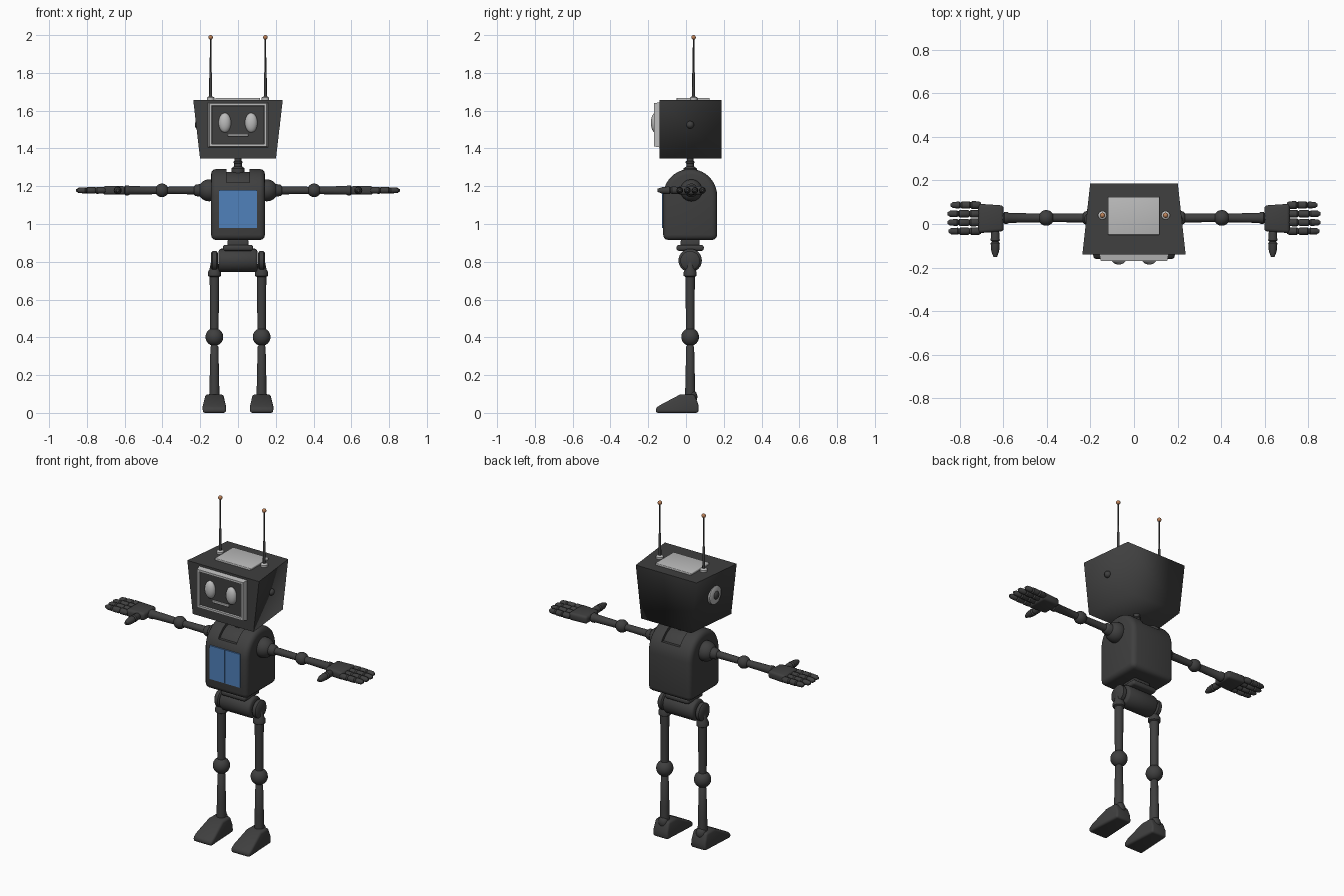
import bpy, bmesh
from math import sin, cos, pi, radians
from mathutils import Vector

if "Cube" in bpy.data.objects:
    bpy.data.objects.remove(bpy.data.objects["Cube"])


def material(name, r, g, b):
    m = bpy.data.materials.new(name)
    m.use_nodes = True
    m.diffuse_color = (r, g, b, 1)
    m.node_tree.nodes["Principled BSDF"].inputs["Base Color"].default_value = (r, g, b, 1)
    return m


DARK = material("dark_metal", .05, .05, .05)
LIGHT = material("light_grey", .5, .5, .5)
BLUE = material("panel_blue", .08, .22, .5)
COPPER = material("copper", .5, .22, .1)
CY = .022  # depth of the body's axis


def smooth(ob, angle=40):
    bpy.ops.object.select_all(action='DESELECT')
    ob.select_set(True)
    bpy.context.view_layer.objects.active = ob
    bpy.ops.object.shade_smooth_by_angle(angle=radians(angle))


def finish(bm, name, *mats, angle=40):
    bmesh.ops.recalc_face_normals(bm, faces=bm.faces[:])
    me = bpy.data.meshes.new(name)
    bm.to_mesh(me)
    bm.free()
    ob = bpy.data.objects.new(name, me)
    bpy.context.collection.objects.link(ob)
    for m in mats:
        me.materials.append(m)
    smooth(ob, angle)
    return ob


def bevel(bm, width, segments=3, limit=40):
    edges = [e for e in bm.edges if e.calc_face_angle(0) > radians(limit)]
    bmesh.ops.bevel(bm, geom=edges, offset=width, segments=segments,
                    profile=.5, affect='EDGES', clamp_overlap=True)


def box_mesh(lo, hi):
    bm = bmesh.new()
    bmesh.ops.create_cube(bm, size=1)
    lo, hi = Vector(lo), Vector(hi)
    for v in bm.verts:
        v.co = (lo + hi) / 2 + v.co * (hi - lo)
    return bm


def box(name, lo, hi, mat=DARK, round_by=0):
    bm = box_mesh(lo, hi)
    if round_by:
        bevel(bm, round_by)
    return finish(bm, name, mat)


def ball(name, center, radii, mat=DARK):
    bm = bmesh.new()
    bmesh.ops.create_uvsphere(bm, u_segments=24, v_segments=16, radius=1)
    for v in bm.verts:
        v.co = Vector(center) + v.co * Vector(radii)
    return finish(bm, name, mat)


def lathe(name, base, axis, profile, mat=DARK, n=20):
    """Turn (radius, distance) pairs about an axis through base."""
    bm = bmesh.new()
    rot = Vector((0, 0, 1)).rotation_difference(Vector(axis))
    rings = [[bm.verts.new(Vector(base) + rot @ Vector(
        (r * cos(2 * pi * i / n), r * sin(2 * pi * i / n), t))) for i in range(n)]
        for r, t in profile]
    for a, b in zip(rings, rings[1:]):
        for i in range(n):
            j = (i + 1) % n
            bm.faces.new((a[i], a[j], b[j], b[i]))
    bm.faces.new(rings[0])
    bm.faces.new(rings[-1])
    return finish(bm, name, mat)


def prism(name, profile, width, round_by, x=0):
    """Extrude a (y, z) outline along x; width(y, z) is the half width."""
    bm = bmesh.new()
    a, b = [[bm.verts.new((x + s * width(y, z), y, z)) for y, z in profile] for s in (-1, 1)]
    bm.faces.new(a)
    bm.faces.new(b)
    for i in range(len(a)):
        j = (i + 1) % len(a)
        bm.faces.new((a[i], a[j], b[j], b[i]))
    bmesh.ops.recalc_face_normals(bm, faces=bm.faces[:])
    bevel(bm, round_by)
    return finish(bm, name, DARK)


# Head, narrowing downward and backward
bm = box_mesh((-1, -.14, 1.347), (1, .187, 1.657))
for v in bm.verts:
    v.co.x *= .237 - (.036 if v.co.z < 1.5 else 0) - (.036 if v.co.y > 0 else 0)
finish(bm, "head", DARK, angle=87)
box("head_top_panel", (-.12, -.05, 1.65), (.117, .125, 1.668), LIGHT, .004)

# Face frame with a recessed dark screen
bm = box_mesh((-.16, -.17, 1.405), (.16, -.135, 1.645))
for v in bm.verts:
    if v.co.y < -.16:
        v.co.x *= .95
        v.co.z += .006 if v.co.z < 1.5 else -.006
bm.normal_update()
screen = min(bm.faces, key=lambda f: f.calc_center_median().y)
bmesh.ops.inset_region(bm, faces=[screen], thickness=.018)
bmesh.ops.inset_region(bm, faces=[screen], thickness=.002, depth=-.012)
screen.material_index = 1
finish(bm, "face_frame", LIGHT, DARK)
box("mouth", (-.055, -.168, 1.464), (.055, -.155, 1.477), LIGHT, .003)

# Ears: a small knob on the left, a pale disc with a knob on the right
ball("left_ear_knob", (.203, CY, 1.525), (.02, .02, .02))
lathe("right_ear_disc", (-.18, CY, 1.525), (-1, 0, 0),
      [(.055, 0), (.055, .03), (.045, .036)], LIGHT)
ball("right_ear_knob", (-.214, CY, 1.525), (.014, .024, .024))

# Neck
lathe("neck", (0, CY, 1.26), (0, 0, 1),
      [(.035, 0), (.035, .035), (.02, .045), (.02, .06), (.024, .064), (.024, .07),
       (.018, .074), (.018, .095)])


# Torso with an arched top and a neck channel
def torso_outline(r, bottom):
    arch = [(CY + r * cos(pi * i / 20), 1.148 + r * sin(pi * i / 20)) for i in range(21)]
    return arch + [(CY - r, bottom), (CY + r, bottom)]


torso = prism("torso", torso_outline(.143, .915), lambda y, z: .143, .028)
cutter = box("channel_cutter", (-.06, -.3, 1.22), (.06, .3, 1.5))
cutter.hide_render = True
cut = torso.modifiers.new("channel", 'BOOLEAN')
cut.operation, cut.object, cut.solver = 'DIFFERENCE', cutter, 'EXACT'
smooth(torso)
bpy.ops.object.modifier_apply(modifier=cut.name)
bpy.data.objects.remove(cutter)
smooth(torso)
prism("neck_channel", torso_outline(.128, 1.0), lambda y, z: .062, .005)
for side, s in (("left", 1), ("right", -1)):
    box(side + "_chest_panel", (s * .0505 - .0495, -.126, .98),
        (s * .0505 + .0495, -.118, 1.18), BLUE)

# Waist and hips
box("waist", (-.055, CY - .05, .87), (.055, CY + .05, .92), round_by=.01)
box("hip_plate", (-.08, CY - .072, .858), (.08, CY + .072, .889), round_by=.012)
lathe("hip_barrel", (-.102, CY, .807), (1, 0, 0),
      [(.05, 0), (.058, .004), (.062, .012), (.062, .192), (.058, .2), (.05, .204)], n=32)

FINGER = [(.011, 0), (.017, .01), (.018, .045), (.012, .052), (.017, .058), (.017, .095),
          (.011, .101), (.016, .107), (.014, .138), (.006, .15)]


def foot_width(y, z):
    if z > .05:
        return .046
    return .05 if y > .03 else .062


for side, s in (("left", 1), ("right", -1)):
    out = (s, 0, 0)
    n = side + "_"
    # Eyes and antennas
    ball(n + "eye", (s * .07, -.162, 1.536), (.033, .024, .052), LIGHT)
    ax = s * .145
    lathe(n + "antenna_base", (ax, .04, 1.655), (0, 0, 1),
          [(.02, 0), (.02, .014), (.012, .02)], LIGHT)
    lathe(n + "antenna", (ax, .04, 1.67), (0, 0, 1),
          [(.008, 0), (.007, .13), (.005, .135), (.004, .31)], n=12)
    ball(n + "antenna_tip", (ax, .04, 1.988), (.012, .012, .012), COPPER)

    # Arm
    z, y = 1.178, .028
    ball(n + "shoulder", (s * .153, y, z), (.058, .058, .058))
    lathe(n + "upper_arm", (s * .2, y, z), out,
          [(.034, 0), (.03, .024), (.026, .03), (.021, .034), (.019, .18)])
    ball(n + "elbow", (s * .403, y, z), (.036, .036, .036))
    lathe(n + "forearm", (s * .43, y, z), out,
          [(.02, 0), (.023, .145), (.027, .15), (.027, .165), (.021, .17), (.021, .19)])

    # Hand
    palm = box_mesh((.598, -.042, z - .023), (.715, .093, z + .023))
    for v in palm.verts:
        if v.co.x < .65:
            v.co.y = .026 + (v.co.y - .026) * .88
        v.co.x *= s
    bmesh.ops.recalc_face_normals(palm, faces=palm.faces[:])
    bevel(palm, .014)
    finish(palm, n + "palm", DARK)
    for i, length in enumerate((1, 1.03, 1.03, .93)):
        lathe(f"{n}finger_{i + 1}", (s * .702, -.033 + i * .04, z), out,
              [(r, t * length) for r, t in FINGER], n=12)
    lathe(n + "thumb", (s * .637, -.025, z), (0, -1, 0),
          [(.014, 0), (.019, .015), (.021, .05), (.015, .056), (.021, .063),
           (.018, .1), (.008, .127)], n=14)

    # Leg
    lx = s * .125
    lathe(n + "hip_joint", (lx - .018, CY, .805), (1, 0, 0),
          [(.042, 0), (.052, .008), (.052, .028), (.042, .036)], n=28)
    lathe(n + "thigh", (lx, CY, .42), (0, 0, 1),
          [(.022, 0), (.025, .3), (.034, .305), (.034, .325), (.026, .34), (.018, .38)])
    ball(n + "knee", (lx, CY, .402), (.047, .047, .047))
    lathe(n + "shin", (lx, CY, .08), (0, 0, 1),
          [(.027, 0), (.025, .1), (.021, .27), (.017, .275), (.017, .3)])
    ball(n + "ankle", (lx, CY + .012, .085), (.03, .026, .035))
    prism(n + "foot", [(-.16, 0), (-.16, .026), (-.132, .044), (-.03, .098),
                       (.045, .098), (.066, .042), (.066, 0)], foot_width, .012, lx)
